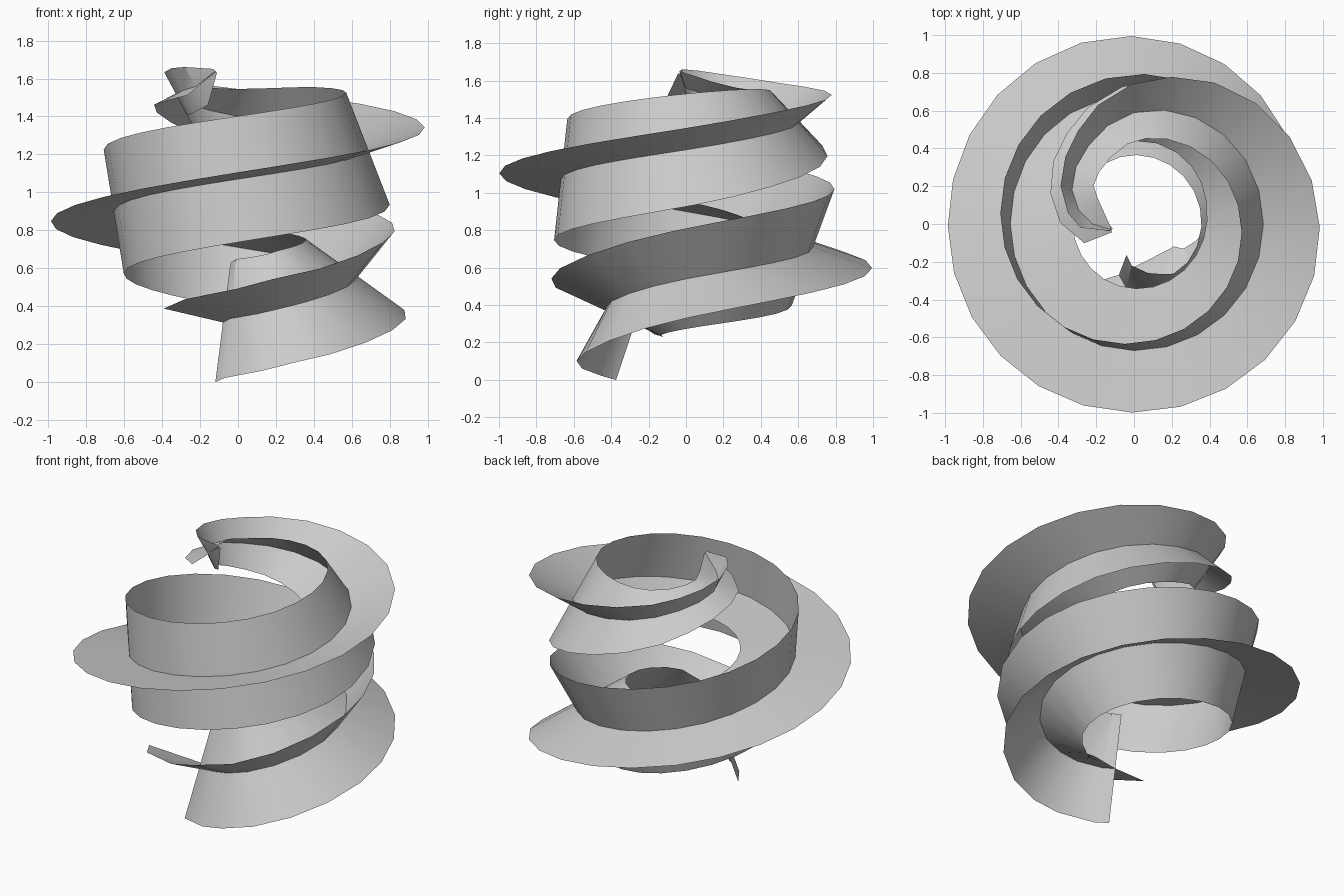
import bpy
import math
from mathutils import Vector

cube = bpy.data.objects.get("Cube")
if cube:
    bpy.data.objects.remove(cube, do_unlink=True)

# Spiral stations: azimuth, radius, height, twist (degrees), blade length
KEYS = [
    (-106.5, .28, .315, -77, .335), (-97, .34, .335, -72, .335),
    (-76, .42, .36, -66, .335), (-49, .53, .42, -57, .335),
    (0, .62, .54, -39, .335), (90, .68, .71, -20, .335),
    (180, .655, .90, -9, .335), (270, .67, 1.07, 6, .33),
    (360, .685, 1.23, 21, .32), (405, .67, 1.32, 32, .28),
    (450, .59, 1.40, 45, .21), (480, .48, 1.46, 55, .16),
    (511, .375, 1.52, 63, .13), (540, .22, 1.56, 65, .12),
    (554, .124, 1.64, 65, .015),
]


def slope(i, c):
    a, b = KEYS[max(i - 1, 0)], KEYS[min(i + 1, len(KEYS) - 1)]
    return (b[c] - a[c]) / (b[0] - a[0])


def station(az):
    """Smoothly interpolated radius, height, twist and length."""
    i = 0
    while i < len(KEYS) - 2 and az > KEYS[i + 1][0]:
        i += 1
    p, q = KEYS[i], KEYS[i + 1]
    h = q[0] - p[0]
    t = (az - p[0]) / h
    s = t * t * (3 - 2 * t)
    return [p[c] + (q[c] - p[c]) * s
            + h * t * (1 - t) * ((1 - t) * slope(i, c) - t * slope(i + 1, c))
            for c in range(1, 5)]


def centre(az):
    r, z, _, _ = station(az)
    a = math.radians(az)
    return Vector((r * math.cos(a), r * math.sin(a), z))


# Sample positions, about 24 to a full turn
samples = []
for p, q in zip(KEYS, KEYS[1:]):
    n = max(1, round((q[0] - p[0]) / 14.5))
    samples += [p[0] + (q[0] - p[0]) * k / n for k in range(n)]
samples.append(KEYS[-1][0])

grey = bpy.data.materials.new("plain grey")
grey.use_nodes = True
colour = (.6, .6, .6, 1)
grey.diffuse_color = colour
grey.node_tree.nodes["Principled BSDF"].inputs["Base Color"].default_value = colour


def ribbon(name, turn):
    """Flat strip through the spiral line, twisting as it climbs."""
    verts, faces = [], []
    for az in samples:
        lo, hi = max(az - .5, samples[0]), min(az + .5, samples[-1])
        tangent = (centre(hi) - centre(lo)).normalized()
        side = tangent.cross(Vector((0, 0, 1))).normalized()
        up = side.cross(tangent)
        _, _, twist, length = station(az)
        a = math.radians(twist + turn)
        arm = (side * math.cos(a) + up * math.sin(a)) * length
        mid = centre(az)
        verts += [mid - arm, mid, mid + arm]
    for i in range(len(samples) - 1):
        for j in range(2):
            k = 3 * i + j
            faces.append((k, k + 3, k + 4, k + 1))
    mesh = bpy.data.meshes.new(name)
    mesh.from_pydata(verts, [], faces)
    mesh.materials.append(grey)
    obj = bpy.data.objects.new(name, mesh)
    bpy.context.collection.objects.link(obj)
    bpy.ops.object.select_all(action="DESELECT")
    obj.select_set(True)
    bpy.context.view_layer.objects.active = obj
    bpy.ops.object.shade_smooth_by_angle(angle=math.radians(35))


# Two strips crossing at right angles
ribbon("outer_spiral_blade", 0)
ribbon("upright_spiral_blade", 90)
